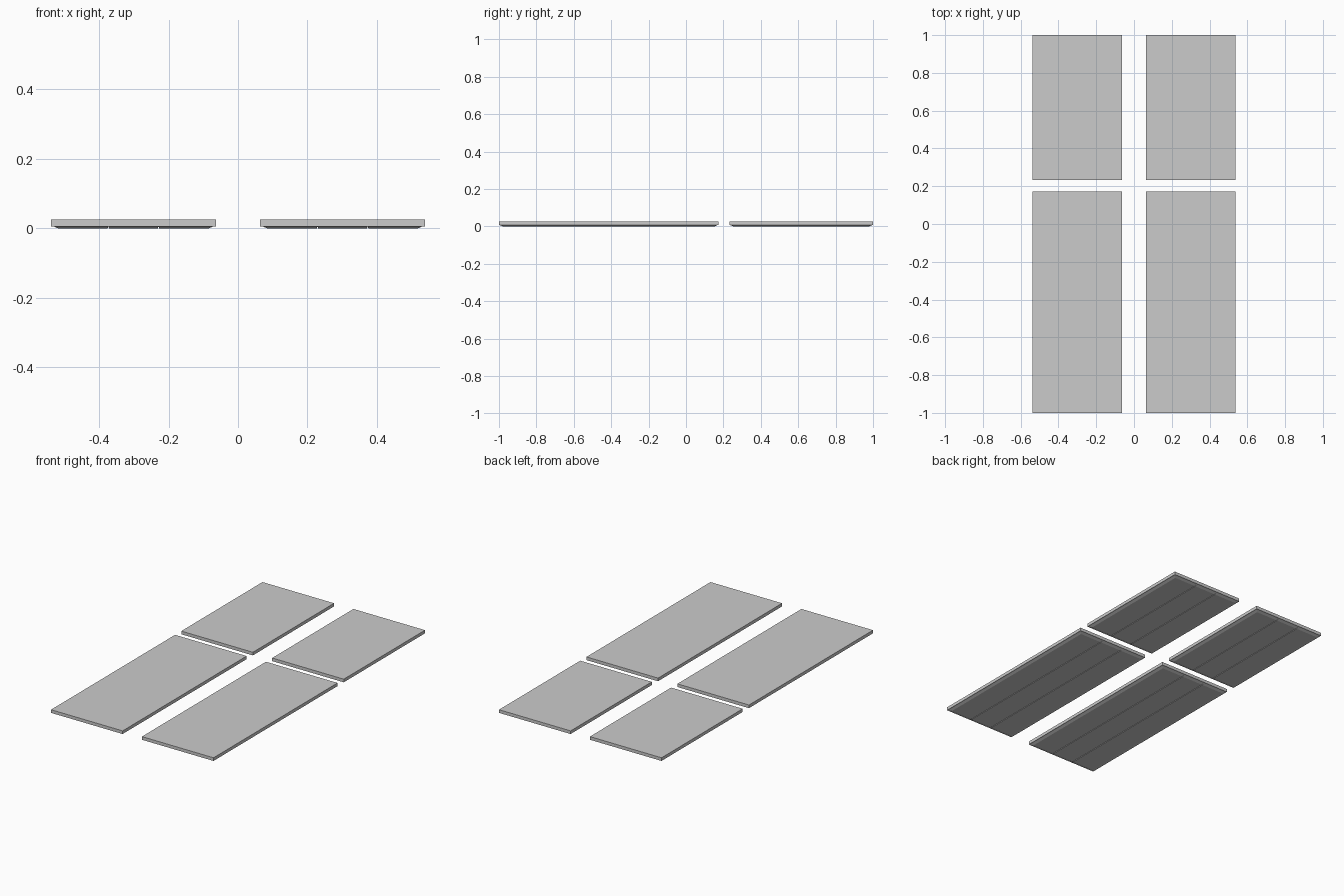
import bpy, bmesh

if "Cube" in bpy.data.objects:
    bpy.data.objects.remove(bpy.data.objects["Cube"])

TOP, LIP = 0.025, 0.006      # slab top, slab underside
X0, X1 = 0.064, 0.538        # inner and outer edge of a panel
LEDGE, SLOPE = 0.006, 0.014  # setback and taper of the underside
GROOVE = 0.002               # half width of each groove


def prism(bm, low, high, z0, z1):
    """Closed six-sided block between two rectangles (xa, xb, ya, yb)."""
    rings = []
    for (xa, xb, ya, yb), z in ((low, z0), (high, z1)):
        rings.append([bm.verts.new((x, y, z)) for x, y in
                      ((xa, ya), (xb, ya), (xb, yb), (xa, yb))])
    a, b = rings
    bm.faces.new(a[::-1])
    bm.faces.new(b)
    for i in range(4):
        j = (i + 1) % 4
        bm.faces.new((a[i], a[j], b[j], b[i]))


def panel(name, side, y0, y1):
    bm = bmesh.new()
    # flat slab
    xa, xb = (X0, X1) if side > 0 else (-X1, -X0)
    prism(bm, (xa, xb, y0, y1), (xa, xb, y0, y1), LIP, TOP)
    # three tapered strips under the slab, separated by narrow grooves
    inset = LEDGE + SLOPE
    left, right = xa + inset, xb - inset
    w = (right - left) / 3
    for i in range(3):
        a, b = left + i * w, left + (i + 1) * w
        la = a if i == 0 else a + GROOVE
        lb = b if i == 2 else b - GROOVE
        ha = xa + LEDGE if i == 0 else a
        hb = xb - LEDGE if i == 2 else b
        prism(bm, (la, lb, y0 + inset, y1 - inset),
              (ha, hb, y0 + LEDGE, y1 - LEDGE), 0, LIP)
    mesh = bpy.data.meshes.new(name)
    bm.to_mesh(mesh)
    bm.free()
    bpy.context.collection.objects.link(bpy.data.objects.new(name, mesh))


# long front panels and short back panels on both sides
for side, label in ((-1, "left"), (1, "right")):
    panel(f"front_panel_{label}", side, -1.0, 0.173)
    panel(f"back_panel_{label}", side, 0.232, 1.0)
